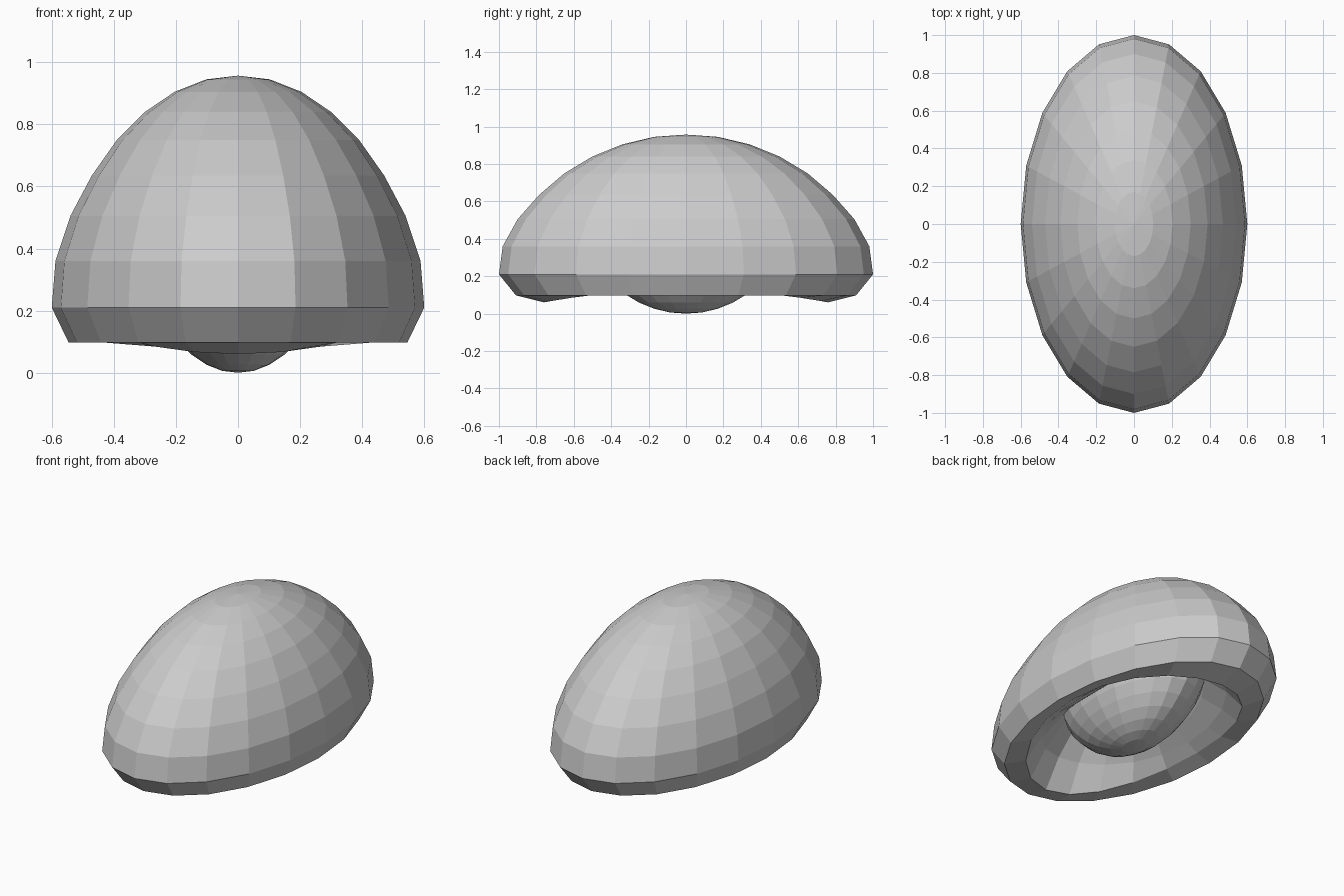
import bpy, bmesh, math

SEGMENTS = 20
WIDTH = 0.6  # the footprint is an oval, narrower in x

cube = bpy.data.objects.get("Cube")
if cube:
    bpy.data.objects.remove(cube, do_unlink=True)

grey = bpy.data.materials.new("plain_grey")
grey.use_nodes = True
colour = (0.6, 0.6, 0.6, 1)
grey.diffuse_color = colour
grey.node_tree.nodes["Principled BSDF"].inputs["Base Color"].default_value = colour


def oval_lathe(name, rings, bottom_tip, top_tip):
    """Loft oval rings (radius, z at the ends, z at the sides) and cap with tips."""
    bm = bmesh.new()
    loops = []
    for radius, z_end, z_side in rings:
        loop = []
        for i in range(SEGMENTS):
            a = math.tau * i / SEGMENTS
            z = z_end + (z_side - z_end) * math.sin(a) ** 2
            loop.append(bm.verts.new((WIDTH * radius * math.sin(a), radius * math.cos(a), z)))
        loops.append(loop)
    first, last = bm.verts.new((0, 0, top_tip)), bm.verts.new((0, 0, bottom_tip))
    for i in range(SEGMENTS):
        j = (i + 1) % SEGMENTS
        for a, b in zip(loops, loops[1:]):
            bm.faces.new((a[i], a[j], b[j], b[i]))
        bm.faces.new((first, loops[0][j], loops[0][i]))
        bm.faces.new((last, loops[-1][i], loops[-1][j]))
    bmesh.ops.recalc_face_normals(bm, faces=bm.faces)
    mesh = bpy.data.meshes.new(name)
    bm.to_mesh(mesh)
    bm.free()
    mesh.materials.append(grey)
    obj = bpy.data.objects.new(name, mesh)
    bpy.context.collection.objects.link(obj)
    return obj


# Dome profile from just under the tip down to the rim
TOP = 0.957
dome = [(0.17, 0.945), (0.34, 0.905), (0.5, 0.84), (0.65, 0.75), (0.785, 0.635),
        (0.9, 0.505), (0.98, 0.36), (1.0, 0.21), (0.91, 0.098)]
dome = [(r, z, z) for r, z in dome]

# Lip and hollow underside, which sit at other heights along the sides
hollow = [(0.76, 0.06, 0.13), (0.65, 0.22, 0.17), (0.5, 0.36, 0.23), (0.25, 0.45, 0.36)]
oval_lathe("outer_shell", dome + hollow, 0.48, TOP)

# Inner bulb: the same dome at half size, upside down
bulb = [(r / 2, (TOP - z) / 2, (TOP - z) / 2) for r, z, _ in dome]
oval_lathe("inner_bulb", bulb, 0.45, 0.0)
